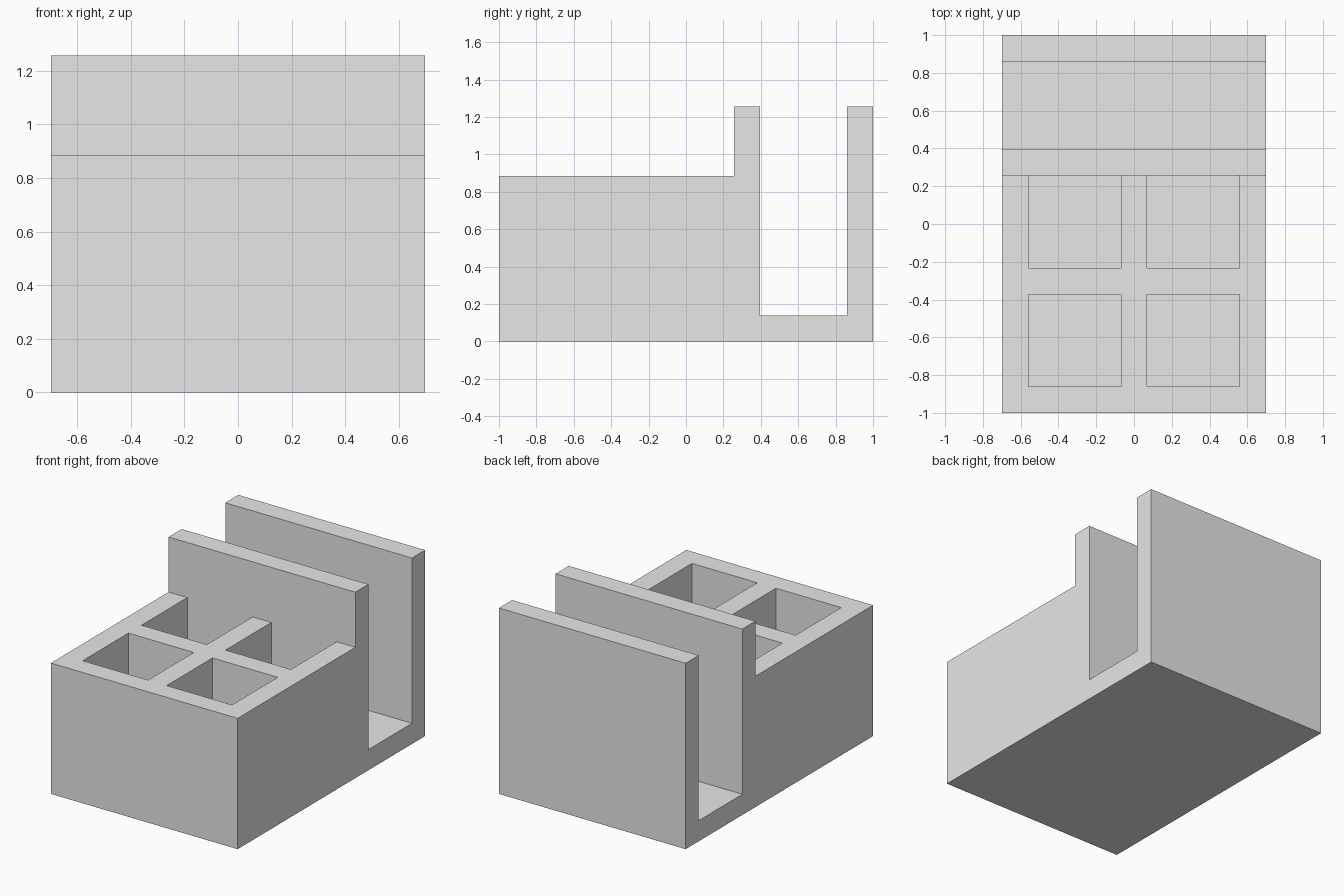
import bpy
import bmesh

cube = bpy.data.objects.get("Cube")
if cube:
    bpy.data.objects.remove(cube, do_unlink=True)

# Proportions: every wall and floor shares one thickness
UNIT = 2 / 43
WALL = 3 * UNIT
POCKET = 10.5 * UNIT
SLOT = 10 * UNIT
LOW = 19 * UNIT
HIGH = 27 * UNIT
HALF_W = 15 * UNIT

grey = bpy.data.materials.new("light grey plastic")
grey.use_nodes = True
grey.diffuse_color = (0.8, 0.8, 0.8, 1)
grey.node_tree.nodes["Principled BSDF"].inputs["Base Color"].default_value = (0.8, 0.8, 0.8, 1)


def prism(name, profile, x0, x1):
    """Extrude a (y, z) profile along x from x0 to x1."""
    bm = bmesh.new()
    face = bm.faces.new([bm.verts.new((x0, y, z)) for y, z in profile])
    extruded = bmesh.ops.extrude_face_region(bm, geom=[face])["geom"]
    verts = [v for v in extruded if isinstance(v, bmesh.types.BMVert)]
    bmesh.ops.translate(bm, verts=verts, vec=(x1 - x0, 0, 0))
    bmesh.ops.recalc_face_normals(bm, faces=bm.faces)
    mesh = bpy.data.meshes.new(name)
    bm.to_mesh(mesh)
    bm.free()
    mesh.materials.append(grey)
    obj = bpy.data.objects.new(name, mesh)
    bpy.context.collection.objects.link(obj)
    return obj


# Body: low block, tall middle wall, open slot, tall back wall
back_inner = 1 - WALL
mid_back = back_inner - SLOT
mid_front = mid_back - WALL
body = prism("organizer_body", [
    (-1, 0), (1, 0), (1, HIGH), (back_inner, HIGH), (back_inner, WALL),
    (mid_back, WALL), (mid_back, HIGH), (mid_front, HIGH),
    (mid_front, LOW), (-1, LOW)], -HALF_W, HALF_W)

# Four square pockets cut down to the floor
cutters = []
for x0 in (-HALF_W + WALL, WALL / 2):
    for y0 in (-1 + WALL, mid_front - POCKET):
        y1 = y0 + POCKET
        cutter = prism("pocket_cutter", [
            (y0, WALL), (y1, WALL), (y1, HIGH), (y0, HIGH)], x0, x0 + POCKET)
        cutter.hide_render = True
        cut = body.modifiers.new("pocket", "BOOLEAN")
        cut.operation = "DIFFERENCE"
        cut.solver = "EXACT"
        cut.object = cutter
        cutters.append(cutter)

# Bake the cuts and drop the cutters
bpy.context.view_layer.update()
evaluated = body.evaluated_get(bpy.context.evaluated_depsgraph_get())
finished = bpy.data.meshes.new_from_object(evaluated)
body.modifiers.clear()
body.data = finished
finished.name = "organizer_body"
for cutter in cutters:
    bpy.data.objects.remove(cutter, do_unlink=True)
